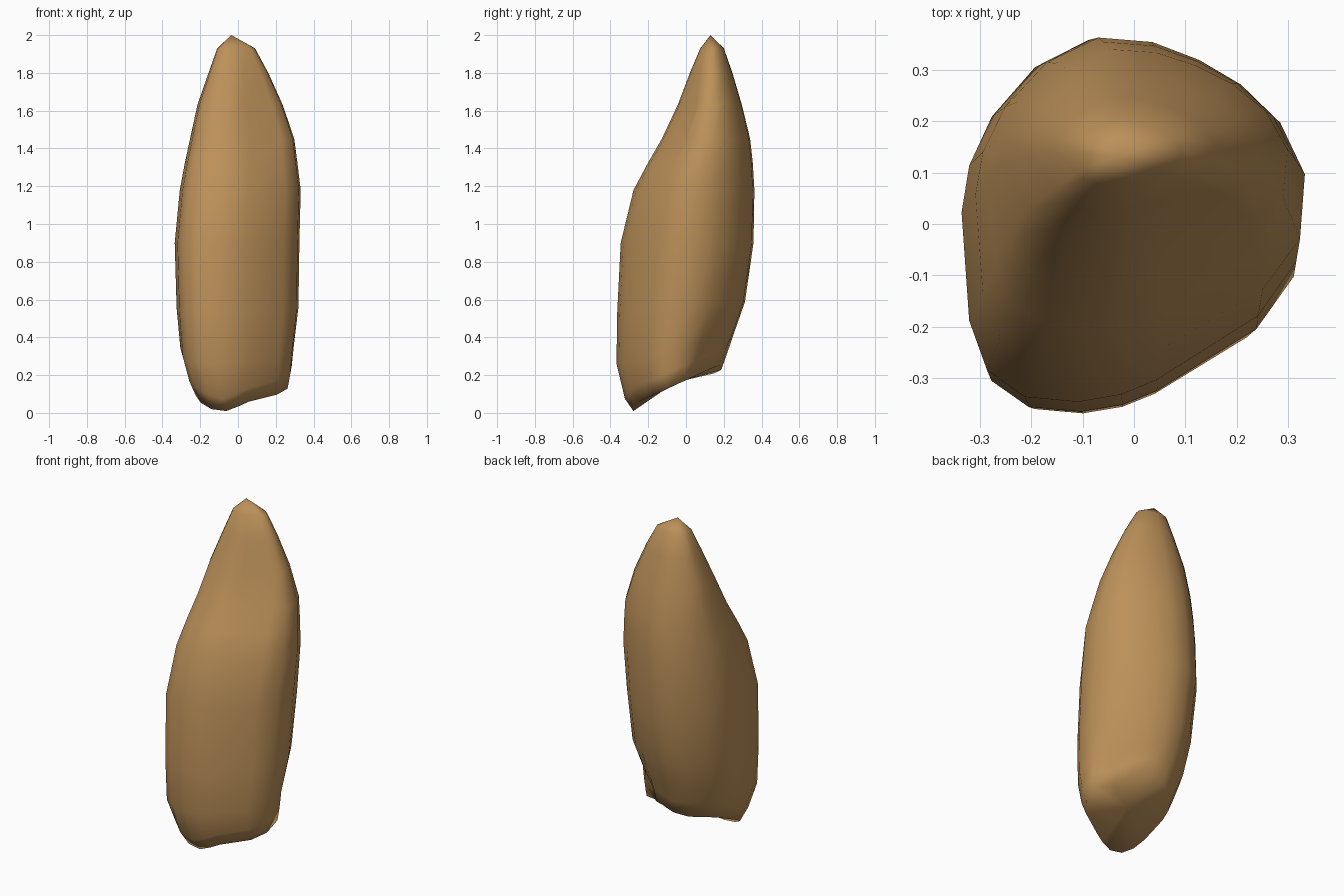
import bpy, bmesh
from mathutils import Vector

# Plan outline of the husk at its widest, anticlockwise
OUT = [(0.335, 0.065), (0.285, 0.18), (0.205, 0.265), (0.12, 0.32), (0.025, 0.36),
       (-0.085, 0.37), (-0.19, 0.315), (-0.275, 0.215), (-0.32, 0.115),
       (-0.335, 0.02), (-0.32, -0.20), (-0.285, -0.30), (-0.21, -0.355),
       (-0.105, -0.365), (-0.02, -0.35), (0.05, -0.32), (0.25, -0.19), (0.325, -0.08)]

# z at the front, tilt, xmin, xmax, ymin, ymax, side fold depth, front dent
RINGS = [
    (0.00, 0.46, -0.235, 0.27, -0.28, 0.185, 0.24, 0),
    (0.07, 0.43, -0.27, 0.285, -0.325, 0.215, 0.20, 0),
    (0.26, 0.25, -0.305, 0.295, -0.37, 0.25, 0.11, 0),
    (0.52, 0.10, -0.325, 0.32, -0.367, 0.31, 0.02, 0),
    (0.90, 0.0, -0.335, 0.325, -0.348, 0.355, 0, 0),
    (1.18, 0.0, -0.308, 0.332, -0.28, 0.36, 0, 0),
    (1.32, 0.0, -0.282, 0.315, -0.205, 0.352, 0, 0.01),
    (1.45, 0.0, -0.254, 0.298, -0.13, 0.338, 0, 0.02),
    (1.63, 0.0, -0.215, 0.237, -0.045, 0.295, 0, 0.02),
    (1.80, 0.0, -0.156, 0.16, 0.02, 0.245, 0, 0),
    (1.93, 0.0, -0.11, 0.09, 0.075, 0.20, 0, 0),
]


def ring_points(z, tilt, x0, x1, y0, y1, fold, dent):
    cx, cy = (x0 + x1) / 2, (y0 + y1) / 2
    pts = []
    for i, (u, v) in enumerate(OUT):
        k = 1 - fold * {1: 1.0, 2: 0.8, 3: 0.3}.get(i, 0)
        x = cx + k * u / 0.335 * (x1 - x0) / 2
        y = cy + k * v / 0.3675 * (y1 - y0) / 2
        if i in (15, 16):
            y += dent
        lift = tilt * (y - y0)
        if tilt > 0.3:  # pointed front corner of the base
            lift += 0.32 * min(0.14, abs(x + 0.09))
        pts.append(Vector((x, y, z + lift)))
    return pts


# Husk body: stacked rings, pointed top, slightly hollow oblique base
bm = bmesh.new()
rings = [[bm.verts.new(p) for p in ring_points(*r)] for r in RINGS]
n = len(OUT)
for a, b in zip(rings, rings[1:]):
    for i in range(n):
        j = (i + 1) % n
        bm.faces.new((a[i], a[j], b[j], b[i]))
apex = bm.verts.new((-0.035, 0.13, 2.0))
base = bm.verts.new((0.0, -0.06, 0.16))
for i in range(n):
    j = (i + 1) % n
    bm.faces.new((rings[-1][i], rings[-1][j], apex))
    bm.faces.new((rings[0][j], rings[0][i], base))
bmesh.ops.recalc_face_normals(bm, faces=bm.faces)
for f in bm.faces:
    f.smooth = True

mesh = bpy.data.meshes.new("seed_husk")
bm.to_mesh(mesh)
bm.free()
husk = bpy.data.objects.new("seed_husk", mesh)
bpy.context.collection.objects.link(husk)

mat = bpy.data.materials.new("husk_tan")
mat.diffuse_color = (0.50, 0.28, 0.10, 1)
mesh.materials.append(mat)
